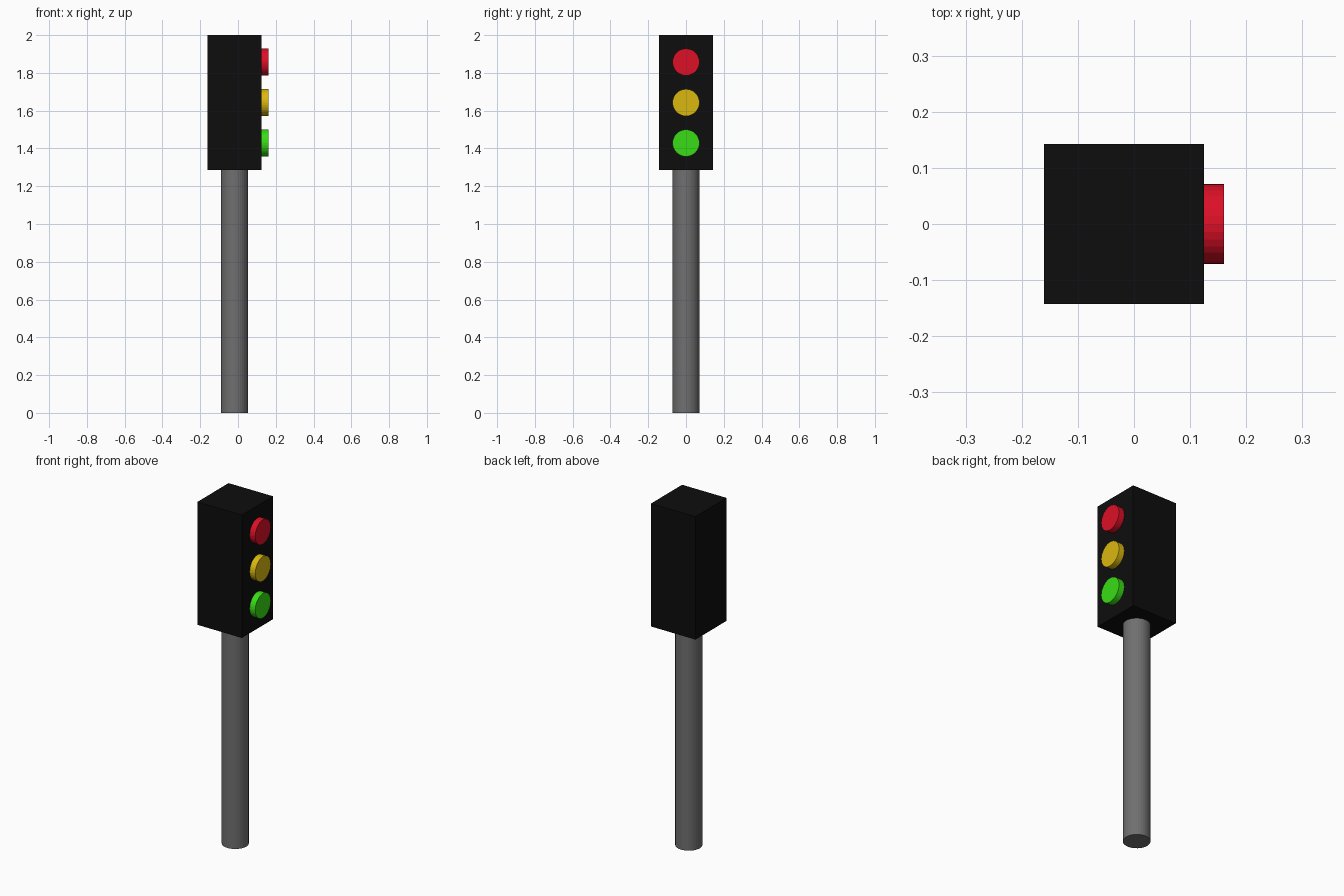
import bpy
import math

cube = bpy.data.objects.get("Cube")
if cube:
    bpy.data.objects.remove(cube, do_unlink=True)


def material(name, rgb):
    mat = bpy.data.materials.new(name)
    mat.use_nodes = True
    colour = (*rgb, 1.0)
    mat.diffuse_color = colour
    for node in mat.node_tree.nodes:
        if node.type == "BSDF_PRINCIPLED":
            node.inputs["Base Color"].default_value = colour
    return mat


def finish(name, mat):
    obj = bpy.context.object
    obj.name = name
    obj.data.name = name
    obj.data.materials.append(mat)
    return obj


def cylinder(name, mat, radius, depth, location, rotation=(0, 0, 0)):
    bpy.ops.mesh.primitive_cylinder_add(
        vertices=32, radius=radius, depth=depth, location=location, rotation=rotation)
    return finish(name, mat)


UNIT = 1 / 7            # housing half-width
CENTRE_X = -UNIT / 8    # pole and housing axis
HOUSING_Z = 2 - 2.5 * UNIT

# Pole
pole_height = 2 - 5 * UNIT
cylinder("pole", material("grey metal", (0.16, 0.16, 0.16)),
         UNIT / 2, pole_height, (CENTRE_X, 0, pole_height / 2))

# Signal housing
bpy.ops.mesh.primitive_cube_add(size=1, location=(CENTRE_X, 0, HOUSING_Z))
housing = finish("signal_housing", material("black housing", (0.004, 0.004, 0.004)))
housing.scale = (2 * UNIT, 2 * UNIT, 5 * UNIT)

# Three round lamps on the +x face
lamps = [("red", (0.72, 0.005, 0.02)),
         ("yellow", (0.7, 0.48, 0.005)),
         ("green", (0.04, 0.72, 0.008))]
lamp_depth = UNIT / 4
for i, (name, rgb) in enumerate(lamps):
    cylinder(name + "_lamp", material(name + " light", rgb), UNIT / 2, lamp_depth,
             (CENTRE_X + UNIT + lamp_depth / 2, 0, HOUSING_Z + (1 - i) * 1.5 * UNIT),
             (0, math.pi / 2, 0))
